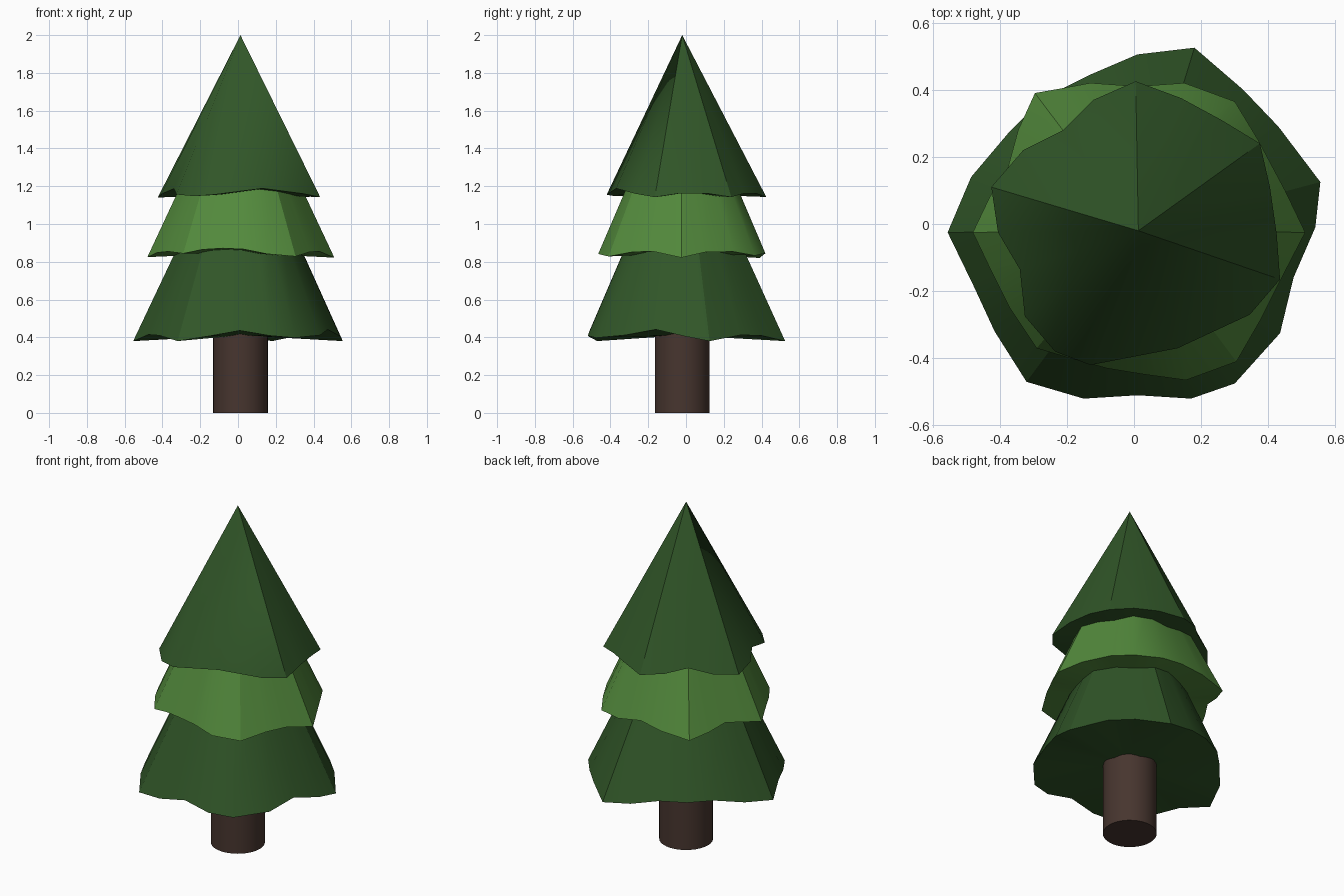
import bpy, bmesh, math

if "Cube" in bpy.data.objects:
    bpy.data.objects.remove(bpy.data.objects["Cube"])

AX, AY = 0.013, -0.02   # tree axis


def material(name, rgb):
    m = bpy.data.materials.new(name)
    m.diffuse_color = (*rgb, 1)
    m.use_nodes = True
    m.node_tree.nodes["Principled BSDF"].inputs["Base Color"].default_value = m.diffuse_color
    return m


dark = material("dark green", (0.030, 0.092, 0.021))
light = material("light green", (0.085, 0.250, 0.045))
bark = material("bark brown", (0.063, 0.036, 0.028))


def finish(name, bm, mat):
    bmesh.ops.recalc_face_normals(bm, faces=bm.faces)
    me = bpy.data.meshes.new(name)
    bm.to_mesh(me)
    bm.free()
    ob = bpy.data.objects.new(name, me)
    bpy.context.collection.objects.link(ob)
    me.materials.append(mat)
    bpy.ops.object.select_all(action='DESELECT')
    bpy.context.view_layer.objects.active = ob
    ob.select_set(True)
    bpy.ops.object.shade_smooth_by_angle(angle=math.radians(30))
    return ob


def tier(name, rim, z_low, r_max, lift, z_apex, z_top, mat):
    """Wavy-rimmed cone: rim points nearer the axis sit higher. Cut off at z_top."""
    bm = bmesh.new()
    low, high = [], []
    for x, y in rim:
        dx, dy = x - AX, y - AY
        z = z_low + lift * max(0, r_max - math.hypot(dx, dy))
        low.append(bm.verts.new((x, y, z)))
        if z_top < z_apex:
            s = (z_apex - z_top) / (z_apex - z)
            high.append(bm.verts.new((AX + dx * s, AY + dy * s, z_top)))
    n = len(low)
    z_mid = sum(v.co.z for v in low) / n
    under = bm.verts.new((AX, AY, z_mid))
    tip = None if high else bm.verts.new((AX, AY, z_apex))
    for i in range(n):
        j = (i + 1) % n
        bm.faces.new((low[j], low[i], under))
        if high:
            bm.faces.new((low[i], low[j], high[j], high[i]))
        else:
            bm.faces.new((low[i], low[j], tip))
    if high:
        bm.faces.new(high)
    finish(name, bm, mat)


# Trunk
bm = bmesh.new()
bmesh.ops.create_cone(bm, cap_ends=True, segments=32, radius1=0.145, radius2=0.145, depth=0.5)
bmesh.ops.translate(bm, verts=bm.verts, vec=(AX, AY, 0.25))
finish("trunk", bm, bark)

# Foliage tiers, rims listed counter-clockwise
bottom = [(.555, .125), (.43, .29), (.325, .40), (.18, .525), (.01, .505), (-.13, .445),
          (-.27, .375), (-.375, .27), (-.485, .14), (-.555, -.025), (-.475, -.19),
          (-.415, -.32), (-.32, -.47), (-.15, -.52), (.01, -.51), (.17, -.52),
          (.30, -.475), (.435, -.325), (.475, -.16), (.54, -.01)]
middle = [(.51, -.025), (.45, .10), (.37, .25), (.30, .365), (.15, .42), (.01, .41),
          (-.13, .42), (-.21, .405), (-.295, .39), (-.345, .28), (-.375, .17),
          (-.43, .08), (-.48, -.025), (-.43, -.13), (-.37, -.25), (-.29, -.37),
          (-.19, -.40), (-.08, -.43), (.03, -.448), (.155, -.465), (.305, -.41),
          (.38, -.28), (.435, -.17)]
top = [(.005, .425), (.14, .375), (.26, .31), (.375, .24), (.405, .11), (.425, -.03),
       (.435, -.165), (.345, -.27), (.13, -.37), (-.13, -.42), (-.235, -.38),
       (-.325, -.275), (-.34, -.135), (-.405, -.025), (-.425, .11), (-.33, .22),
       (-.21, .28), (-.12, .37)]
tier("bottom_foliage", bottom, 0.38, 0.56, 0.8, 1.58, 0.98, dark)
tier("middle_foliage", middle, 0.82, 0.50, 0.65, 1.88, 1.30, light)
tier("top_foliage", top, 1.14, 0.45, 0.6, 2.0, 2.0, dark)
